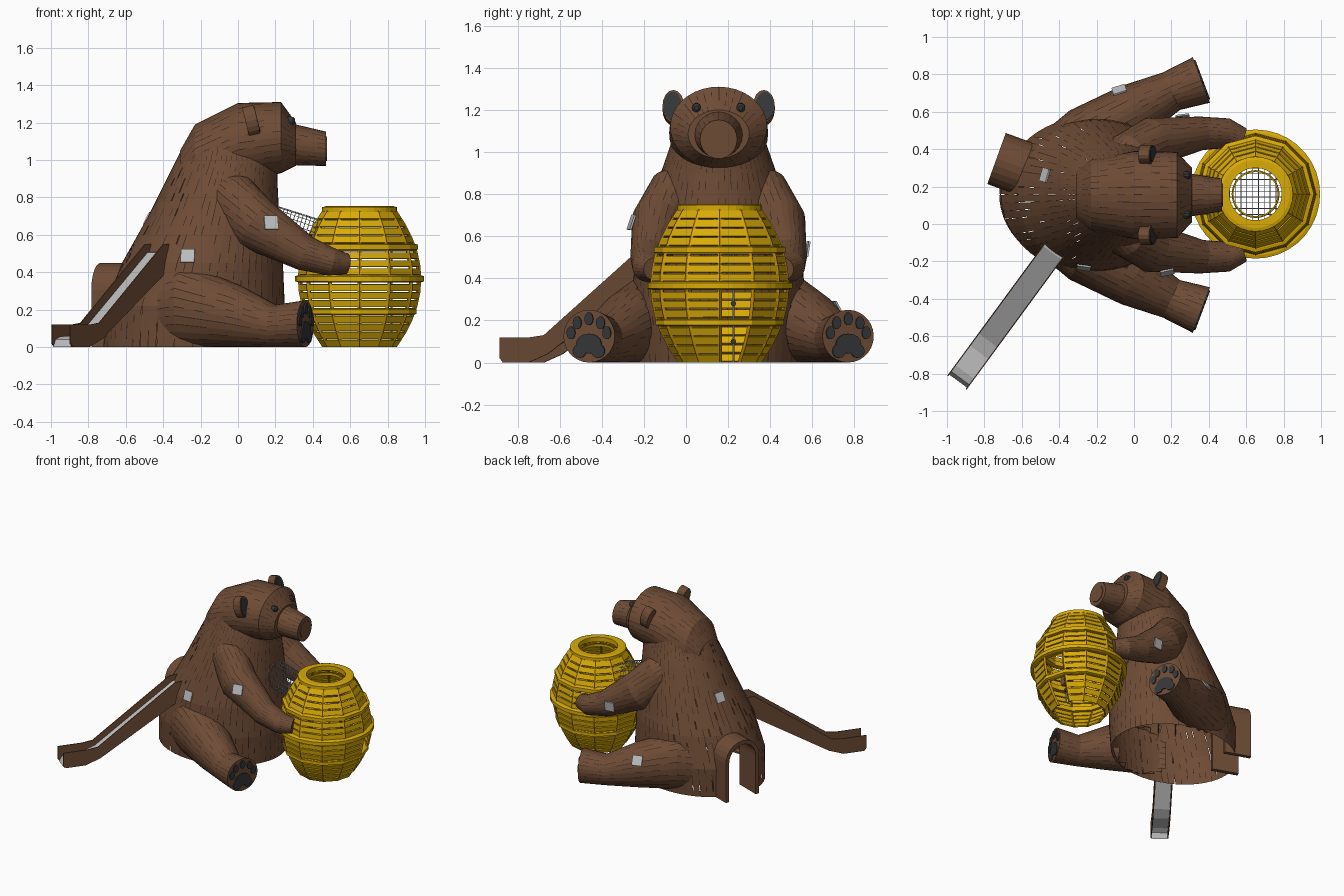
import bpy, bmesh, math, random
from math import sin, cos, pi, radians
from mathutils import Vector as V
from mathutils.bvhtree import BVHTree

random.seed(4)
if "Cube" in bpy.data.objects:
    bpy.data.objects.remove(bpy.data.objects["Cube"])

def material(name, *rgb):
    m = bpy.data.materials.new(name)
    m.use_nodes = True
    m.diffuse_color = (*rgb, 1)
    m.node_tree.nodes["Principled BSDF"].inputs["Base Color"].default_value = (*rgb, 1)
    return m

BROWN = material("brown wood", .155, .071, .036)
GAP = material("dark plank gap", .035, .017, .01)
DARK = material("charcoal", .035, .037, .04)
YELLOW = material("honey yellow", .7, .41, .002)
AMBER = material("amber rib", .52, .26, .004)
STEEL = material("slide steel", .52, .52, .52)
PANEL = material("window grey", .5, .52, .53)
NET = material("net grey", .42, .44, .47)
MID = .155                     # bear symmetry plane
BARREL = V((.65, .16, 0))
UP = V((0, 0, 1))

def surface(name, rows, mat, wrap=True, loop=False, caps=(), pick=None, solid=0):
    """Quads between rows of points; pick gives a face's material, or None to leave it out."""
    bm = bmesh.new()
    grid = [[bm.verts.new(p) for p in row] for row in rows]
    count = len(rows[0])
    for r in range(len(grid) - (not loop)):
        low, high = grid[r], grid[(r + 1) % len(grid)]
        for j in range(count - (not wrap)):
            k = (j + 1) % count
            corners = (low[j], low[k], high[k], high[j])
            index = pick(r, j, sum((p.co for p in corners), V()) / 4) if pick else 0
            if index is not None:
                bm.faces.new(corners).material_index = index
    for r in caps:
        bm.faces.new(grid[r])
    bmesh.ops.recalc_face_normals(bm, faces=bm.faces)
    me = bpy.data.meshes.new(name)
    bm.to_mesh(me)
    ob = bpy.data.objects.new(name, me)
    bpy.context.collection.objects.link(ob)
    me.materials.append(mat)
    me.materials.append(GAP)
    if solid:
        mod = ob.modifiers.new("thickness", "SOLIDIFY")
        mod.thickness, mod.offset = solid, 0
    return ob, BVHTree.FromBMesh(bm)

def loft(name, sections, mat, n=20, sub=1, planks=False, caps=(0, -1), hole=None):
    """Skin elliptical sections (centre, u, v); planks adds dashed dark seams."""
    rings = [[p.lerp(q, k / sub) for p, q in zip(a, b)]
             for a, b in zip(sections, sections[1:]) for k in range(sub)] + [sections[-1]]
    turns = [2 * pi * (i + off) / n for i in range(n) for off in ((0, .9) if planks else (0,))]

    def pick(r, j, mid):
        seam = planks and j % 2 == 1 and random.random() < .45
        return None if hole and hole(mid, seam) else int(seam)
    return surface(name, [[c + u * cos(t) + v * sin(t) for t in turns] for c, u, v in rings],
                   mat, caps=caps, pick=pick)

def limb(points, level=False):
    """Sections along a path of (x, y, z, side radius, height radius)."""
    pts = [V(p[:3]) for p in points]
    for i, p in enumerate(points):
        t = pts[min(i + 1, len(pts) - 1)] - pts[max(i - 1, 0)]
        t.z *= not level
        u = t.cross(UP).normalized()
        yield pts[i], u * p[3], u.cross(t.normalized()) * p[4]

def along_x(rows, y=MID):
    return [(V((x, y, z)), V((0, ry, 0)), V((0, 0, rz))) for x, z, rz, ry in rows]

def disc(name, centre, normal, ru, rv, mat, thick=.008, n=16):
    u = normal.cross(UP).normalized()
    v = u.cross(normal)
    loft(name, [(centre + normal * s, u * ru, v * rv) for s in (-thick / 2, thick / 2)], mat, n)

# Torso: open underneath, with a doorway and light slits at the back
OUT = V((-.94, .34, 0)).normalized()
SIDE = OUT.cross(UP)
DOOR = V((-.735, .35, 0))

def torso_hole(p, seam):
    across = (p - DOOR).dot(SIDE)
    door = p.x < -.4 and (abs(across) < .12 and p.z < .3 or math.hypot(across, p.z - .3) < .12)
    return door or (seam and p.x < -.25 and random.random() < .3)

torso = [(0, -.72, .24, .4), (.22, -.71, .25, .42), (.45, -.62, .24, .4), (.7, -.48, .22, .335),
         (.9, -.38, .21, .275), (1, -.33, .21, .24), (1.12, -.27, .16, .2), (1.18, -.23, .1, .12)]
_, body = loft("torso", [(V(((a + b) / 2, MID, z)), V(((b - a) / 2, 0, 0)), V((0, r, 0)))
                         for z, a, b, r in torso], BROWN, 60, 5, True, (-1,), torso_hole)

def inside_torso(p, seam):
    spot, _, _, gap = body.find_nearest(p)
    return gap > .015 and (p - spot).dot(spot - V((-.22, MID, spot.z))) < 0

# Head and muzzle
loft("head", along_x([(-.31, .93, .12, .13), (-.23, .99, .2, .19), (0, 1.09, .215, .235),
                      (.23, 1.12, .19, .23), (.31, 1.085, .115, .145)]), BROWN, 36, 5, True)
loft("muzzle", along_x([(.28, 1.085, .112, .118), (.47, 1.06, .092, .088)]), BROWN, 24, 4, True)
loft("nose_plate", along_x([(.468, 1.06, .065, .062), (.475, 1.06, .065, .062)]), BROWN, 8)

trees = {}
for s, tag in ((-1, "right"), (1, "left")):
    def y(d):
        return MID + s * d
    # Ears and eyes
    tilt = V((1, 0, .25)).normalized()
    ear = V((.07, y(.215), 1.21))
    disc(tag + "_ear", ear, tilt, .052, .08, BROWN, .06)
    disc(tag + "_ear_inside", ear + tilt * .031 + V((0, s * .004, 0)), tilt, .044, .07, DARK)
    loft(tag + "_eye", along_x([(.26, 1.21, .024, .022), (.295, 1.21, .022, .02),
                                (.305, 1.21, .01, .01)], y(.105)), DARK, 10)
    # Arms reaching round the barrel
    arm = [(-.14, y(.13), .9, .09, .08), (-.04, y(.2), .79, .13, .155), (.1, y(.285), .655, .13, .145),
           (.36, y(.33), .5, .09, .095), (.5, y(.33), .455, .08, .075), (.58, y(.3), .445, .06, .055)]
    trees[tag + "_arm"] = loft(tag + "_arm", list(limb(arm)), BROWN, 26, 5, True, (-1,),
                               inside_torso)[1]
    # Legs
    leg = [(-.4, y(.24), .2, .13, .2), (-.27, y(.31), .22, .16, .22), (0, y(.45), .167, .15, .167),
           (.2, y(.555), .113, .11, .113), (.36, y(.615), .125, .13, .125)]
    trees[tag + "_leg"] = loft(tag + "_leg", list(limb(leg, True)), BROWN, 28, 5, True, (-1,),
                               inside_torso)[1]
    # Paw pads: a broad pad with two lobes, and five toes
    face = V((.16, s * .06, 0)).normalized()
    across = face.cross(UP)
    foot = V((.36, y(.615), .125)) + face * .004
    disc(tag + "_paw_pad", foot - UP * .035, face, .064, .047, DARK)
    for i in (-1, 1):
        disc(f"{tag}_pad_lobe_{i + 2}", foot + across * i * .047 - UP * .07, face, .034, .033, DARK)
    for i in range(5):
        a = radians(10 + 40 * i)
        disc(f"{tag}_toe_pad_{i + 1}", foot + across * cos(a) * .092 + UP * (sin(a) * .08 + .002),
             face, .022, .031, DARK, n=10)

# Small square windows laid on the surface
for name, tree, near, out in (
        ("torso_side_window", body, (-.27, -.24, .49), (-.2, -1, .3)),
        ("torso_back_window", body, (-.5, .27, .7), (-1, .2, .5)),
        ("right_arm_window", trees["right_arm"], (.18, -.27, .67), (.1, -1, .5)),
        ("left_arm_window", trees["left_arm"], (.26, .57, .54), (.1, 1, .2)),
        ("left_leg_window", trees["left_leg"], (-.08, .72, .26), (-.3, 1, .5))):
    spot, normal, _, _ = tree.find_nearest(V(near))
    normal *= math.copysign(1, normal.dot(V(out)))
    u = normal.cross(UP).normalized()
    v = u.cross(normal)
    loft(name, [(spot + normal * h, (u + v) * .037, (u - v) * .037) for h in (.003, .012)], PANEL, 4)

# Arched doorway at the back
arch = [(-.13 * cos(pi * i / 12), .305 + .13 * sin(pi * i / 12)) for i in range(13)]
arch = [(-.13, 0)] + arch + [(.13, 0)]
surface("doorway_arch", [[DOOR + OUT * d + SIDE * a + UP * z for a, z in arch] for d in (0, -.2)],
        BROWN, wrap=False, solid=.03)

# Slide: steel bed between two thin wooden cheeks
START, RUN = V((-.39, -.09, 0)), V((-.592, -.806, 0))
cheek = [(-.04, .55), (.1, .55), (.68, .13), (.76, .12), (.94, .12), (.94, .02), (.92, 0),
         (.77, 0), (.66, .04), (-.04, .47)]
bed = [(-.04, .53), (.08, .505), (.66, .09), (.74, .06), (.87, .055), (.91, .04), (.93, 0)]

def strip(profile, *offsets):
    return [[START + RUN * s + UP * z + RUN.cross(UP) * o for s, z in profile] for o in offsets]

for s, tag in ((-1, "right"), (1, "left")):
    surface(tag + "_slide_cheek", strip(cheek, s * .058, s * .064), BROWN, caps=(0, -1))
surface("slide_bed", strip(bed, -.058, .058), STEEL, wrap=False)

# Barrel of stacked slats, with an entrance in one bay
BAYS = 12

def radius(z):
    return .32 - .98 * (z - .365) ** 2

def circle(r, z, n=BAYS):
    return [BARREL + V((r * cos(2 * pi * i / n), r * sin(2 * pi * i / n), z)) for i in range(n)]

levels = [.004 + k * .0425 + h for k in range(17) for h in (0, .034)]
surface("barrel_slats", [circle(radius(z), z) for z in levels], YELLOW, solid=.012,
        pick=lambda r, j, mid: None if r % 2 or (j == 0 and mid.z < .34) else 0)
for i in range(BAYS):
    d = circle(1, 0)[i] - BARREL
    loft(f"barrel_rib_{i + 1}", [(BARREL + d * (radius(k * .073) - .002) + UP * k * .073, d * .012,
                                  d.cross(UP) * .011) for k in range(11)], AMBER, 4)
for name, z, r, width, h, n in (
        ("lower_hoop", .19, .305, .045, .034, BAYS), ("middle_hoop", .365, .345, .055, .038, 36),
        ("upper_hoop", .535, .312, .055, .036, BAYS), ("rim_hoop", .735, .2, .06, .036, 32),
        ("inner_rim", .7, .128, .01, .02, 24)):
    outline = ((0, -.35), (0, .35), (.3, .5), (1, .5), (1, -.5), (.3, -.5))
    surface(name, [circle(r - width * a, z + h * b, n) for a, b in outline], YELLOW, loop=True)

# Rope net tube from belly to barrel, and net inside the barrel
tube, _ = loft("net_tube", [(V((x, MID, z)), V((0, r, 0)), V((.3, 0, 1)) * r)
                            for x, z, r in ((.16, .67, .09), (.44, .565, .105))], NET, 20, 14, caps=())
steps = [-.14 + .28 * i / 9 for i in range(10)]
floor, _ = surface("barrel_net", [[BARREL + V((a, b, .58)) for a in steps] for b in steps],
                   NET, wrap=False)
for ob in (tube, floor):
    ob.modifiers.new("ropes", "WIREFRAME").thickness = .004

# Climbing pole with footholds behind the entrance
POLE = V((.82, .225, 0))
loft("climbing_pole", [(POLE + UP * z, V((.005, 0, 0)), V((0, .005, 0))) for z in (0, .58)], NET, 8)
for i in range(3):
    disc(f"foothold_{i + 1}", POLE + UP * (.1 + .09 * i), V((1, 0, 0)), .013, .013, DARK, .03, 8)
